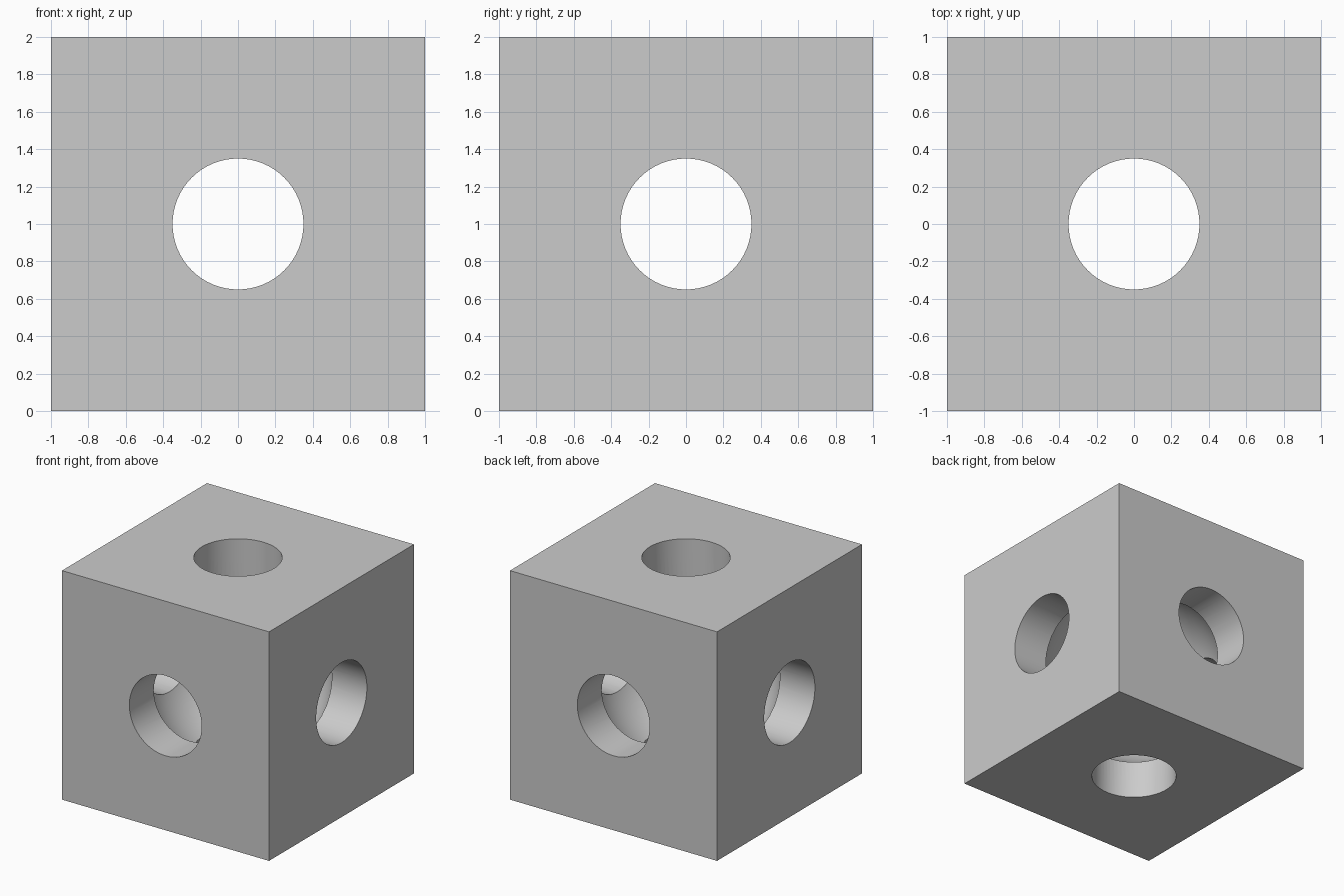
import bpy
from math import pi, radians

if "Cube" in bpy.data.objects:
    bpy.data.objects.remove(bpy.data.objects["Cube"])

CENTRE = (0, 0, 1)
HOLE_RADIUS = 0.35
CAVITY_RADIUS = 0.75

# Solid block
bpy.ops.mesh.primitive_cube_add(size=2, location=CENTRE)
block = bpy.context.object
block.name = "pierced_block"

# Cutters: round inner cavity plus one through-hole per axis
cutters = []
bpy.ops.mesh.primitive_uv_sphere_add(segments=64, ring_count=32,
                                     radius=CAVITY_RADIUS, location=CENTRE)
bpy.context.object.name = "cavity_cutter"
cutters.append(bpy.context.object)
for axis, rot in (("x", (0, pi / 2, 0)), ("y", (pi / 2, 0, 0)), ("z", (0, 0, 0))):
    bpy.ops.mesh.primitive_cylinder_add(vertices=64, radius=HOLE_RADIUS, depth=3,
                                        location=CENTRE, rotation=rot)
    bpy.context.object.name = f"hole_cutter_{axis}"
    cutters.append(bpy.context.object)

# Carve the block, then discard the cutters
for cutter in cutters:
    cutter.hide_render = True
    bpy.context.view_layer.objects.active = block
    mod = block.modifiers.new(cutter.name, 'BOOLEAN')
    mod.operation = 'DIFFERENCE'
    mod.solver = 'EXACT'
    mod.object = cutter
    bpy.ops.object.modifier_apply(modifier=mod.name)
for cutter in cutters:
    bpy.data.objects.remove(cutter, do_unlink=True)

# Smooth round walls, crisp rims and edges
bpy.ops.object.select_all(action='DESELECT')
block.select_set(True)
bpy.context.view_layer.objects.active = block
bpy.ops.object.shade_smooth_by_angle(angle=radians(25))
